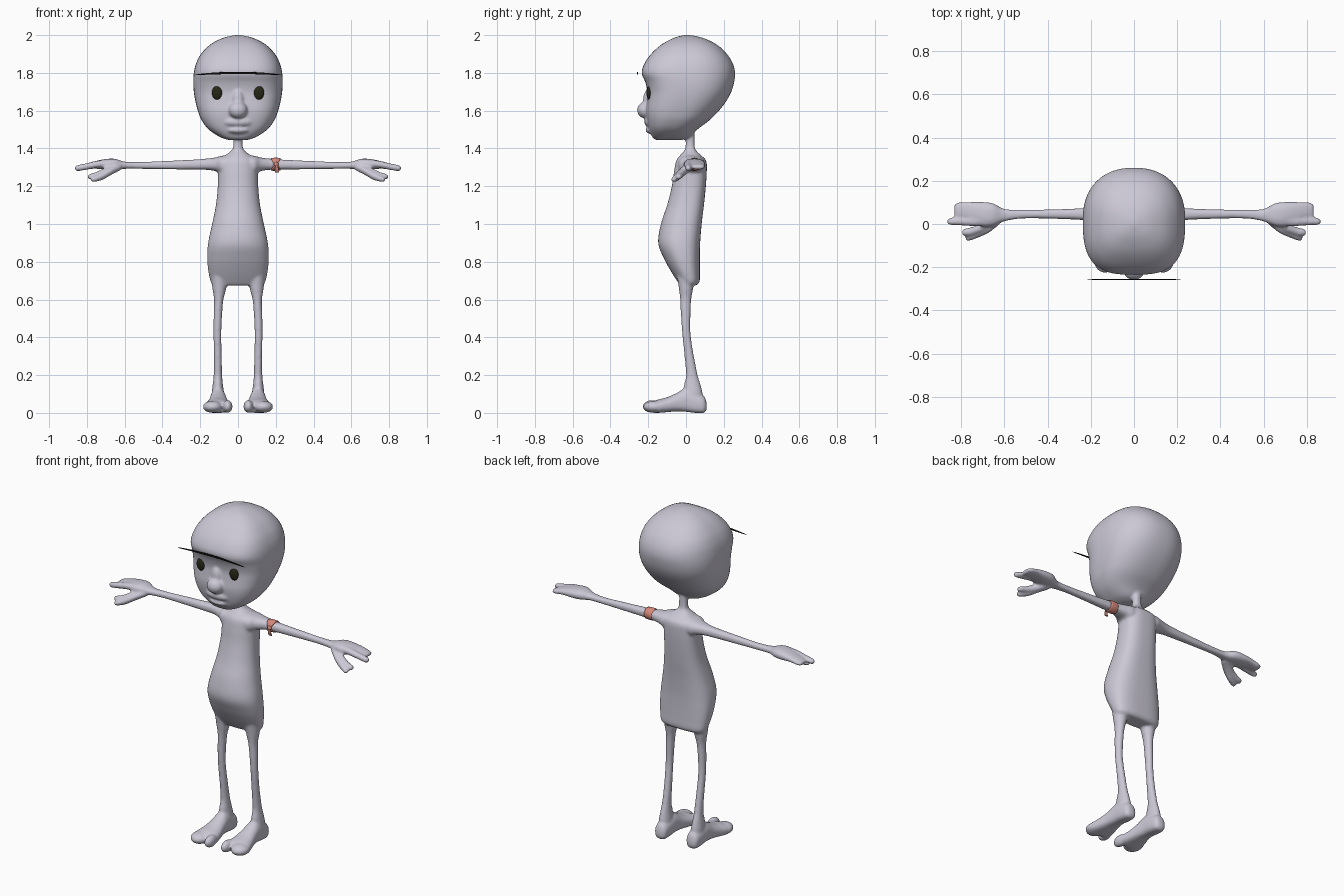
import bpy, bmesh, math
from mathutils import Matrix, Vector


def material(name, rgb):
    m = bpy.data.materials.new(name)
    m.diffuse_color = (*rgb, 1)
    return m


SKIN = material("pale lavender skin", (0.60, 0.58, 0.67))
DARK = material("dark olive eye", (0.02, 0.02, 0.008))
BLACK = material("black brow", (0.004, 0.004, 0.003))
CLOTH = material("salmon cloth", (0.68, 0.25, 0.20))


def finish(bm, name, mat):
    bmesh.ops.recalc_face_normals(bm, faces=bm.faces[:])
    for f in bm.faces:
        f.smooth = True
    me = bpy.data.meshes.new(name)
    bm.to_mesh(me)
    bm.free()
    me.materials.append(mat)
    ob = bpy.data.objects.new(name, me)
    bpy.context.collection.objects.link(ob)
    return ob


def spline(rows, steps=5):
    """Catmull-Rom through rows of numbers."""
    out = []
    for i in range(len(rows) - 1):
        quad = [rows[max(i - 1, 0)], rows[i], rows[i + 1], rows[min(i + 2, len(rows) - 1)]]
        for s in range(steps):
            t = s / steps
            out.append([0.5 * (2 * b + (c - a) * t + (2 * a - 5 * b + 4 * c - d) * t * t
                               + (3 * b - a - 3 * c + d) * t ** 3) for a, b, c, d in zip(*quad)])
    return out + [list(rows[-1])]


def loft(bm, axis, rows, side=1, n=(2, 2), seg=40):
    """Closed tube along an axis; each row = position, u min, u max, v min, v max.
    n = superellipse powers for the low-v and high-v halves."""
    rings = []
    for p, u0, u1, v0, v1 in spline(rows):
        ring = []
        for k in range(seg):
            a = math.tau * k / seg
            c, s = math.cos(a), math.sin(a)
            e = 2 / (n[0] if s < 0 else n[1])
            u = (u0 + u1) / 2 + (u1 - u0) / 2 * math.copysign(abs(c) ** e, c)
            v = (v0 + v1) / 2 + (v1 - v0) / 2 * math.copysign(abs(s) ** e, s)
            x, y, z = {"x": (p, u, v), "y": (u, p, v), "z": (u, v, p)}[axis]
            ring.append(bm.verts.new((x * side, y, z)))
        rings.append(ring)
    faces = [bm.faces.new(rings[0]), bm.faces.new(rings[-1])]
    for r, q in zip(rings, rings[1:]):
        for k in range(seg):
            j = (k + 1) % seg
            faces.append(bm.faces.new((r[k], r[j], q[j], q[k])))
    bmesh.ops.recalc_face_normals(bm, faces=faces)


def ball(bm, centre, radii):
    m = Matrix.Translation(centre) @ Matrix.Diagonal((*radii, 1))
    bmesh.ops.create_uvsphere(bm, u_segments=32, v_segments=18, radius=1, matrix=m)


def sym(rows):
    """Rows of position, half width, v min, v max, centred on x."""
    return [(p, -h, h, a, b) for p, h, a, b in rows]


body = bmesh.new()

# Head
loft(body, "z", sym([
    (1.445, .05, -.16, -.02), (1.46, .095, -.178, .02), (1.5, .155, -.195, .06),
    (1.55, .193, -.207, .125), (1.6, .213, -.212, .175), (1.65, .226, -.207, .213),
    (1.7, .234, -.204, .24), (1.75, .237, -.215, .255), (1.8, .234, -.235, .26),
    (1.85, .222, -.22, .248), (1.9, .196, -.185, .217), (1.95, .147, -.13, .163),
    (1.985, .08, -.065, .09), (2.0, .015, -.01, .025)]), n=(3, 2.3), seg=64)
# Nose and lips
ball(body, (0, -.213, 1.603), (.05, .046, .045))
ball(body, (0, -.205, 1.65), (.03, .022, .06))
ball(body, (0, -.185, 1.54), (.085, .036, .03))
ball(body, (0, -.18, 1.497), (.062, .034, .02))

# Torso and neck
loft(body, "z", sym([
    (.675, .13, -.03, .055), (.695, .145, -.045, .072), (.75, .157, -.08, .073),
    (.82, .163, -.118, .073), (.9, .158, -.147, .075), (1.0, .137, -.133, .083),
    (1.1, .117, -.1, .095), (1.2, .107, -.075, .105), (1.28, .105, -.063, .11),
    (1.335, .1, -.052, .107), (1.365, .065, -.03, .078), (1.39, .034, -.008, .053),
    (1.42, .024, -.002, .045), (1.52, .024, -.002, .045)]), n=(2.1, 2.8), seg=48)

for s in (-1, 1):
    # Leg
    loft(body, "z", [
        (.05, .07, .14, -.01, .085), (.1, .073, .14, -.015, .088), (.15, .08, .134, -.01, .077),
        (.2, .084, .129, 0, .062), (.3, .086, .128, -.008, .042), (.42, .088, .13, -.02, .024),
        (.52, .084, .129, -.027, .024), (.6, .077, .127, -.031, .028),
        (.66, .062, .136, -.038, .038), (.74, .05, .145, -.05, .05)], s)
    # Foot
    loft(body, "y", [
        (.11, .09, .12, .02, .05), (.095, .07, .14, .0, .09), (.05, .064, .146, .0, .11),
        (0, .062, .148, .006, .13), (-.05, .055, .155, .008, .105), (-.1, .044, .168, .004, .083),
        (-.15, .034, .182, 0, .07), (-.175, .04, .178, .004, .058)], s, (3, 2))
    # Toes
    ball(body, (s * .134, -.168, .032), (.052, .058, .032))
    ball(body, (s * .055, -.18, .034), (.026, .05, .034))
    # Arm
    loft(body, "x", [
        (0, -.03, .09, 1.29, 1.365), (.08, -.04, .1, 1.265, 1.362), (.12, -.012, .092, 1.28, 1.352),
        (.17, .01, .08, 1.287, 1.346), (.23, .018, .073, 1.288, 1.341), (.4, .025, .067, 1.29, 1.333),
        (.52, .025, .066, 1.292, 1.328), (.6, .012, .07, 1.292, 1.33), (.65, -.008, .095, 1.288, 1.345),
        (.7, -.012, .102, 1.288, 1.344), (.76, .012, .102, 1.293, 1.332),
        (.81, .026, .1, 1.288, 1.318), (.832, .032, .092, 1.292, 1.31)], s, (2.4, 2.4))
    # Fingers and thumb
    loft(body, "x", [
        (.66, -.01, .04, 1.3, 1.34), (.74, -.01, .035, 1.297, 1.336), (.8, -.007, .032, 1.287, 1.322),
        (.85, -.005, .028, 1.28, 1.312), (.865, .005, .018, 1.29, 1.303)], s)
    loft(body, "x", [
        (.64, -.005, .045, 1.283, 1.32), (.7, -.035, .005, 1.255, 1.3), (.75, -.052, -.014, 1.24, 1.276),
        (.785, -.056, -.022, 1.237, 1.265), (.797, -.046, -.034, 1.243, 1.256)], s)
    loft(body, "x", [
        (.62, .0, .045, 1.285, 1.32), (.67, -.04, .005, 1.26, 1.3), (.72, -.063, -.025, 1.232, 1.272),
        (.765, -.079, -.046, 1.222, 1.25), (.78, -.07, -.057, 1.23, 1.243)], s)

# Fuse every limb into one soft skin
skin = finish(body, "body", SKIN)
rm = skin.modifiers.new("fuse", "REMESH")
rm.mode = "VOXEL"
rm.voxel_size = 0.007
rm.use_smooth_shade = True
sm = skin.modifiers.new("soften", "SMOOTH")
sm.factor = 0.5
sm.iterations = 6

# Eyes
for s, label in ((-1, "right"), (1, "left")):
    bm = bmesh.new()
    ball(bm, (s * .11, -.195, 1.695), (.028, .014, .037))
    finish(bm, label + "_eye", DARK)

# Thin brow bar floating in front of the forehead, drooping at its ends
bm = bmesh.new()
ball(bm, (0, -.257, 1.80), (.226, .003, .006))
for v in bm.verts:
    v.co.z -= .2 * v.co.x ** 2
finish(bm, "brow", BLACK)

# Arm band, pinched at the front
bm = bmesh.new()
seg, across = 32, 6
grid = []
for k in range(seg):
    a = math.tau * k / seg
    half = .026 - .013 * max(0, -math.cos(a)) ** 3
    row = []
    for i in range(across + 1):
        t = 2 * i / across - 1
        r = .033 + .002 * (1 - t * t)
        row.append(bm.verts.new((.2 + half * t, .045 + r * math.cos(a), 1.316 + r * math.sin(a))))
    grid.append(row)
for k in range(seg):
    a, b = grid[k], grid[(k + 1) % seg]
    for i in range(across):
        bm.faces.new((a[i], a[i + 1], b[i + 1], b[i]))
band = finish(bm, "arm_band", CLOTH)
sol = band.modifiers.new("cloth", "SOLIDIFY")
sol.thickness = .005
# Knot and loose end
bm = bmesh.new()
ball(bm, (.203, .01, 1.316), (.012, .009, .012))
loft(bm, "z", [(1.272, .196, .218, .008, .016), (1.29, .196, .216, .002, .012),
               (1.316, .198, .208, .002, .012)], n=(3, 3), seg=20)
finish(bm, "band_knot", CLOTH)
